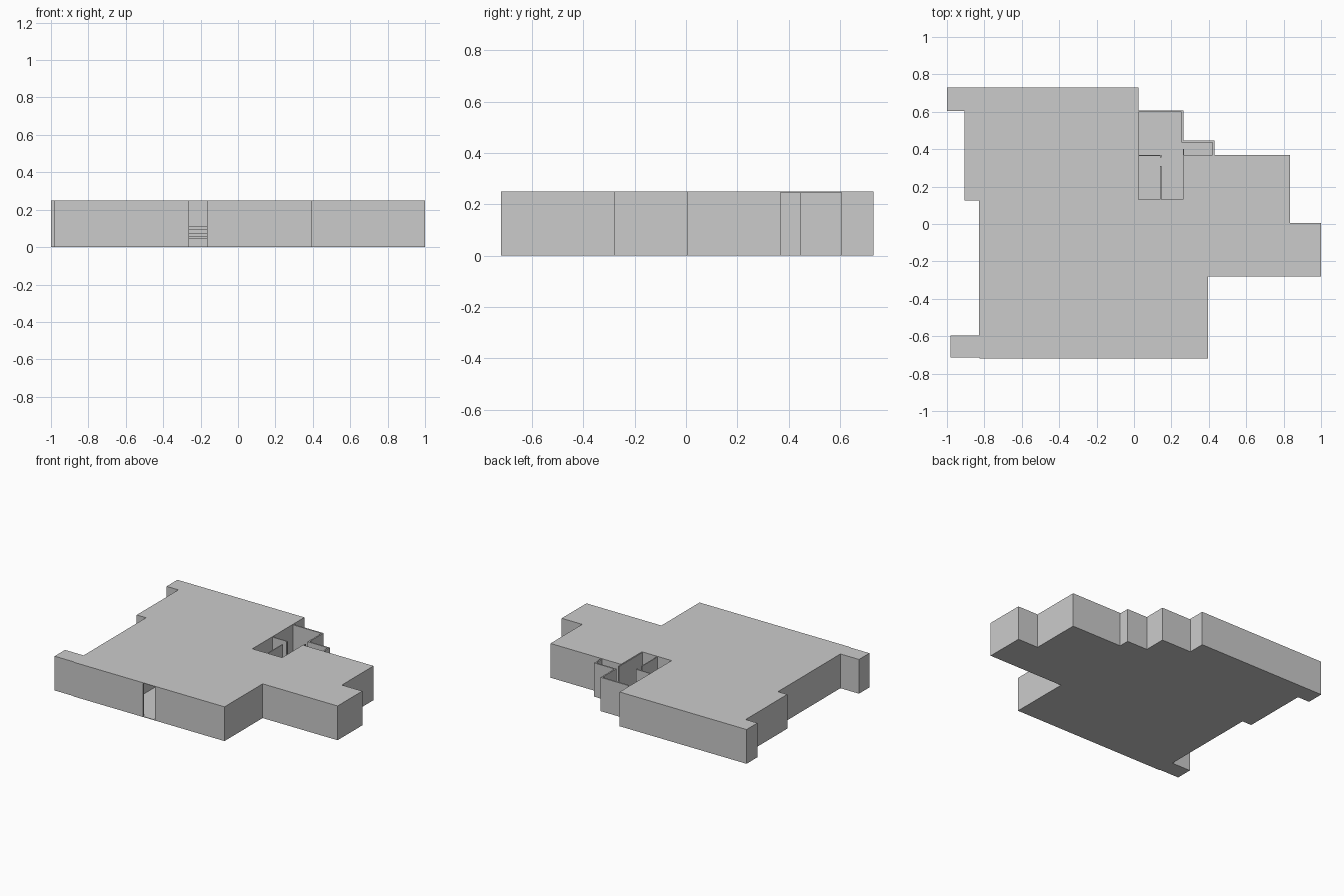
import bpy, bmesh
from mathutils import Vector

if "Cube" in bpy.data.objects:
    bpy.data.objects.remove(bpy.data.objects["Cube"])

H = 0.25      # overall height
SLAB = 0.004  # floor and roof thickness
T = 0.01      # wall thickness


def finish(name, bm):
    bmesh.ops.recalc_face_normals(bm, faces=bm.faces)
    mesh = bpy.data.meshes.new(name)
    bm.to_mesh(mesh)
    bm.free()
    ob = bpy.data.objects.new(name, mesh)
    bpy.context.collection.objects.link(ob)
    return ob


def slab(name, pts, z, h):
    bm = bmesh.new()
    face = bm.faces.new([bm.verts.new((x, y, z)) for x, y in pts])
    up = bmesh.ops.extrude_face_region(bm, geom=[face])["geom"]
    bmesh.ops.translate(bm, vec=(0, 0, h),
                        verts=[v for v in up if isinstance(v, bmesh.types.BMVert)])
    return finish(name, bm)


def block(name, x0, x1, y0, y1, z0, z1):
    return slab(name, [(x0, y0), (x1, y0), (x1, y1), (x0, y1)], z0, z1 - z0)


def wall_run(name, path, t, z0, z1):
    """Open wall with its outer face on the path, thickened to the left side."""
    p = [Vector(q) for q in path]
    inner = []
    for i, q in enumerate(p):
        a = (q - p[i - 1]).normalized() if i else None
        b = (p[i + 1] - q).normalized() if i < len(p) - 1 else None
        off = Vector((0, 0))
        for d in (a, b):
            if d is not None:
                n = Vector((-d.y, d.x))
                if off.dot(n) < 0.5:
                    off += n
        inner.append(q + off * t)
    bm = bmesh.new()
    rings = [[bm.verts.new((v.x, v.y, z)) for v in (o, o, n, n)[k:k + 1]
              for z in [(z0, z1, z1, z0)[k]]][0]
             for o, n in zip(p, inner) for k in range(4)]
    rings = [rings[i:i + 4] for i in range(0, len(rings), 4)]
    for r, s in zip(rings, rings[1:]):
        for k in range(4):
            bm.faces.new((r[k], r[(k + 1) % 4], s[(k + 1) % 4], s[k]))
    bm.faces.new(rings[0])
    bm.faces.new(rings[-1])
    return finish(name, bm)


# Footprint, counter-clockwise, split around the open stairwell
east = [(0.395, -0.72), (0.395, -0.28), (1, -0.28), (1, 0.005),
        (0.835, 0.005), (0.835, 0.37), (0.43, 0.37)]
annex = [(0.43, 0.447), (0.265, 0.447), (0.265, 0.608), (0.025, 0.608)]
west = [(0.025, 0.73), (-1, 0.73), (-1, 0.605), (-0.905, 0.605),
        (-0.905, 0.125), (-0.83, 0.125), (-0.83, -0.595),
        (-0.98, -0.595), (-0.98, -0.715), (-0.825, -0.715), (-0.825, -0.72)]

# Floor and roof; the roof leaves the stairwell uncovered
slab("floor", east + annex + west, 0, SLAB)
well_edge = [(0.265, 0.37), (0.265, 0.13), (0.025, 0.13)]
slab("roof", east + well_edge + west, H - SLAB, SLAB)

# Outer wall, starting and ending at the front doorway
door_l, door_r = -0.262, -0.165
wall_run("outer_wall", [(door_r, -0.72)] + east + annex + west + [(door_l, -0.72)],
         T, SLAB, H - SLAB)

# Thin walls inside the open stairwell
well_walls = [
    (0.017, 0.025, 0.13, 0.73), (0.025, 0.265, 0.122, 0.13),
    (0.261, 0.267, 0.13, 0.40), (0.265, 0.43, 0.362, 0.37),
    (0.025, 0.145, 0.363, 0.37), (0.139, 0.146, 0.13, 0.31),
    (0.139, 0.146, 0.355, 0.37),
]
for x0, x1, y0, y1 in well_walls:
    block("stairwell_wall", x0, x1, y0, y1, SLAB, H - SLAB)

# Partition seen through the doorway
block("partition_wall", -0.47, -0.46, -0.71, 0.12, SLAB, H - SLAB)

# Short flight of steps facing the doorway
for i, top in enumerate((0.045, 0.06, 0.076, 0.093, 0.11)):
    block("step", door_l, door_r, 0.10 + 0.03 * i, 0.13 + 0.03 * i, SLAB, top)
